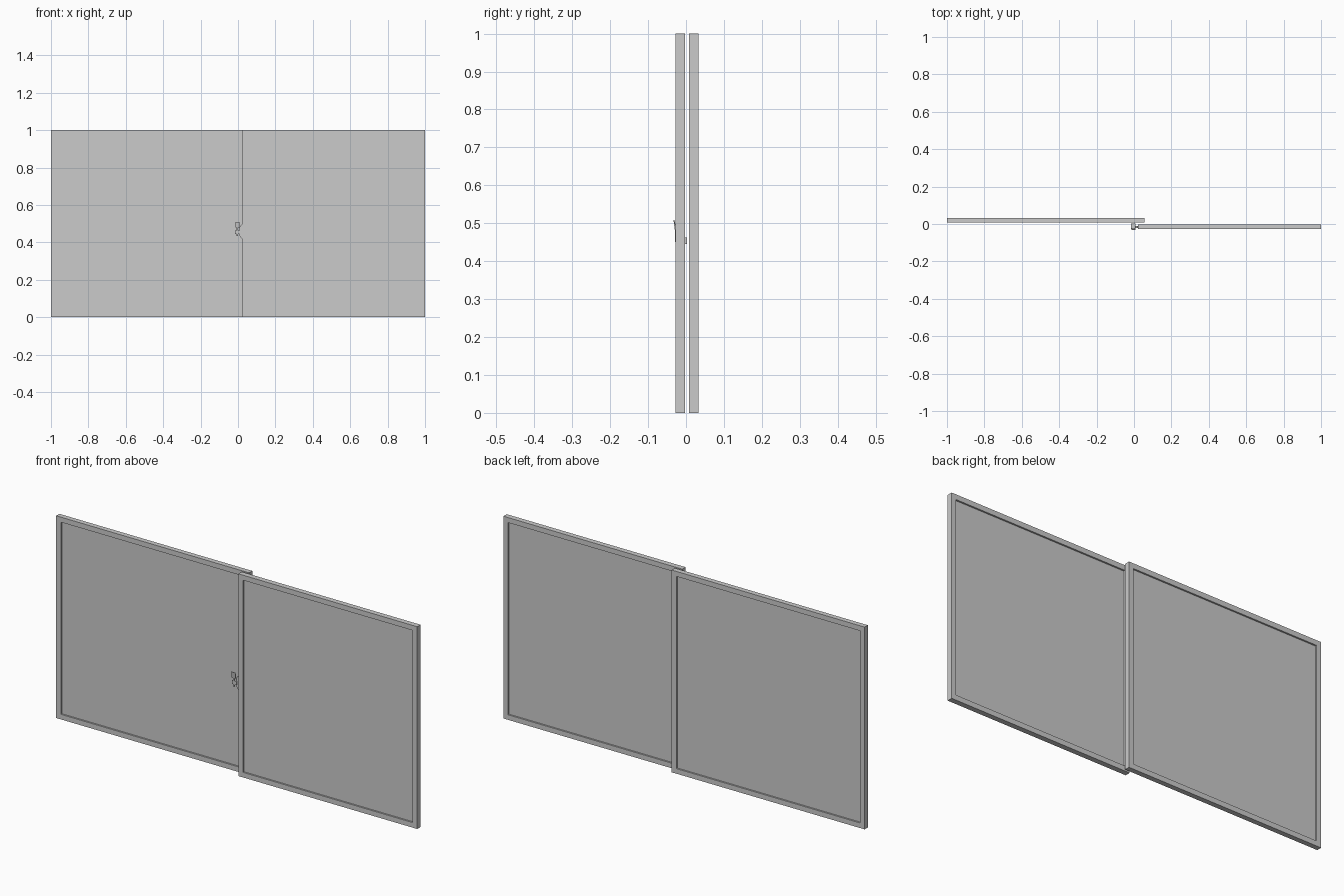
import bpy, bmesh
from mathutils import Vector

if "Cube" in bpy.data.objects:
    bpy.data.objects.remove(bpy.data.objects["Cube"])


def make(name, bm):
    bmesh.ops.recalc_face_normals(bm, faces=bm.faces)
    me = bpy.data.meshes.new(name)
    bm.to_mesh(me)
    bm.free()
    ob = bpy.data.objects.new(name, me)
    bpy.context.collection.objects.link(ob)
    return ob


def box(name, x0, x1, y0, y1, z0, z1):
    bm = bmesh.new()
    bmesh.ops.create_cube(bm, size=1)
    for v in bm.verts:
        v.co = Vector(((x0 + x1) / 2 + v.co.x * (x1 - x0),
                       (y0 + y1) / 2 + v.co.y * (y1 - y0),
                       (z0 + z1) / 2 + v.co.z * (z1 - z0)))
    return make(name, bm)


def prism(name, pts, axis, a, b):
    """Extrude a 2D profile along y (points are x,z) or x (points are y,z)."""
    bm = bmesh.new()
    place = (lambda u, w, d: (u, d, w)) if axis == 'y' else (lambda u, w, d: (d, u, w))
    f = bm.faces.new([bm.verts.new(place(u, w, a)) for u, w in pts])
    ext = bmesh.ops.extrude_face_region(bm, geom=[f])
    shift = Vector((0, b - a, 0)) if axis == 'y' else Vector((b - a, 0, 0))
    bmesh.ops.translate(bm, vec=shift,
                        verts=[g for g in ext['geom'] if isinstance(g, bmesh.types.BMVert)])
    return make(name, bm)


def sash(name, x0, x1, y0, y1, w=0.025, recess=0.008):
    # Mitred frame: outer and inner rectangles bridged front and back
    bm = bmesh.new()
    rings = []
    for inset, y in ((0, y0), (w, y0), (w, y1), (0, y1)):
        rings.append([bm.verts.new((x, y, z)) for x, z in (
            (x0 + inset, inset), (x1 - inset, inset),
            (x1 - inset, 1 - inset), (x0 + inset, 1 - inset))])
    for i in range(4):
        a, b = rings[i], rings[(i + 1) % 4]
        for j in range(4):
            k = (j + 1) % 4
            bm.faces.new((a[j], a[k], b[k], b[j]))
    make(name + "_frame", bm)
    # Glass pane
    box(name + "_glass", x0 + w, x1 - w, y0 + recess, y1 - recess, w, 1 - w)


sash("rear_left_sash", -1.0, 0.055, 0.008, 0.033)
sash("front_right_sash", 0.022, 1.0, -0.028, -0.002)

# Latch base with flared ends on the front sash's edge
half = [(0.022, 0.045), (0.019, 0.035), (0.011, 0.029), (0.008, 0.022)]
zc = 0.458
profile = [(x, zc + d) for x, d in half] + [(x, zc - d) for x, d in reversed(half)]
prism("latch_base", profile, 'y', -0.022, -0.012)

# Pivot block reaching back toward the rear sash
box("latch_pivot", -0.015, 0.009, -0.026, 0.003, 0.445, 0.463)

# Slim lever stem and wider thumb paddle, leaning forward at the top
prism("latch_stem", [(-0.028, 0.435), (-0.023, 0.435), (-0.024, 0.482), (-0.029, 0.482)],
      'x', -0.008, 0.000)
prism("latch_paddle", [(-0.029, 0.478), (-0.025, 0.478), (-0.030, 0.508), (-0.033, 0.508)],
      'x', -0.014, 0.008)
